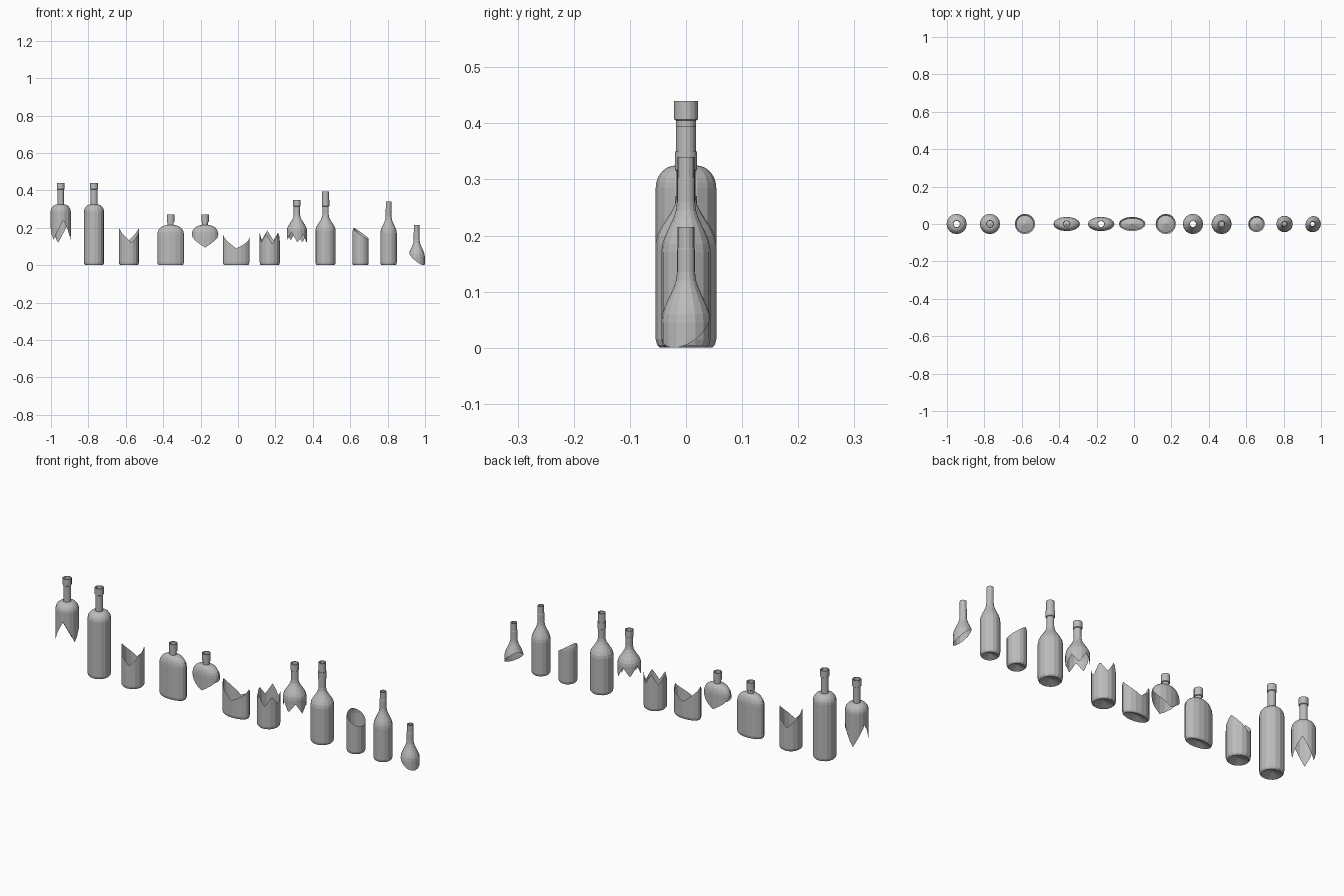
import bpy, bmesh
from math import radians, cos, sin, asin, pi

if "Cube" in bpy.data.objects:
    bpy.data.objects.remove(bpy.data.objects["Cube"])

glass = bpy.data.materials.new("grey_glass")
glass.use_nodes = True
grey = (0.5, 0.5, 0.5, 1)
glass.diffuse_color = grey
glass.node_tree.nodes["Principled BSDF"].inputs["Base Color"].default_value = grey

SIDES = 16
CURVE_STEPS = 6
FOOT = 0.015
WALL = 0.004


def dome(t):
    """Rounded shoulder that turns in sharply at the neck."""
    angle = t * pi / 2
    return cos(angle), sin(angle)


def slope(t):
    """Flowing shoulder that runs smoothly into the neck."""
    return (1 + cos(pi * t)) / 2, t


def bottle_profile(width, depth, shoulder, neck_start, neck, collar, top, lip, curve):
    """Half width, half depth and height from the hollow bottom up to the mouth."""
    # Hollow bottom and rounded foot
    points = [(0, 0, FOOT)]
    for inset, height in ((FOOT / 2, 0), (FOOT / 6, FOOT / 3), (0, FOOT)):
        points.append((width - inset, depth - inset, height))
    # Shoulder from the body to the round neck
    for step in range(CURVE_STEPS + 1):
        spread, rise = curve(step / CURVE_STEPS)
        points.append((neck + (width - neck) * spread,
                       neck + (depth - neck) * spread,
                       shoulder + (neck_start - shoulder) * rise))
    # Neck, collar and the inside of the mouth
    inside = lip - WALL
    for radius, height in ((neck, collar), (lip, collar + WALL / 2), (lip, top),
                           (inside, top), (inside, collar)):
        points.append((radius, radius, height))
    return points


def crack(middle, facing, teeth=0, jag=0, lean=0):
    """Broken edge: a tilted cut, highest towards one side, with even teeth."""
    start = radians(facing)

    def height(angle):
        turn = angle - start
        zigzag = asin(cos(teeth * turn)) * 2 / pi
        return middle + lean * cos(turn) + jag * zigzag
    return height


def section(profile, z):
    """Outer wall of the bottle at a height."""
    for low, high in zip(profile, profile[1:]):
        if low[2] < high[2] and low[2] <= z <= high[2]:
            t = (z - low[2]) / (high[2] - low[2])
            return [p + (q - p) * t for p, q in zip(low, high)]


def lathe(name, profile, x, edge=None, keep_top=False, drop=0):
    """Turn a profile into a faceted shell, ending at the broken edge."""
    columns = SIDES * 3 if edge else SIDES
    facet = 2 * pi / SIDES
    bm = bmesh.new()
    grid = []
    for c in range(columns):
        angle = 2 * pi * c / columns
        flat = cos(facet / 2) / cos(angle % facet - facet / 2)
        column = []
        for point in profile:
            if edge:
                cut = edge(angle)
                if point[2] < cut if keep_top else point[2] > cut:
                    point = section(profile, cut)
            width, depth, z = point
            column.append(bm.verts.new((width * cos(angle) * flat,
                                        depth * sin(angle) * flat, z - drop)))
        grid.append(column)
    for c, left in enumerate(grid):
        right = grid[(c + 1) % columns]
        for i in range(len(profile) - 1):
            bm.faces.new((left[i], right[i], right[i + 1], left[i + 1]))
    bmesh.ops.remove_doubles(bm, verts=bm.verts, dist=WALL / 50)
    bmesh.ops.dissolve_degenerate(bm, edges=bm.edges, dist=WALL / 50)
    mesh = bpy.data.meshes.new(name)
    bm.to_mesh(mesh)
    bm.free()
    mesh.materials.append(glass)
    obj = bpy.data.objects.new(name, mesh)
    obj.location.x = x
    bpy.context.collection.objects.link(obj)


# The four bottle shapes
tall = bottle_profile(width=.054, depth=.054, shoulder=.285, neck_start=.325, neck=.018,
                      collar=.405, top=.44, lip=.021, curve=dome)
flask = bottle_profile(width=.071, depth=.038, shoulder=.165, neck_start=.215, neck=.016,
                       collar=.23, top=.27, lip=.02, curve=dome)
wine = bottle_profile(width=.054, depth=.054, shoulder=.185, neck_start=.27, neck=.017,
                      collar=.315, top=.35, lip=.02, curve=slope)
long_neck = bottle_profile(width=.044, depth=.044, shoulder=.17, neck_start=.26, neck=.016,
                           collar=.3, top=.34, lip=.015, curve=slope)

# Whole bottles
WINE_X = .468
lathe("tall_bottle", tall, x=-.77)
lathe("flask", flask, x=-.36)
lathe("wine_bottle", wine, x=WINE_X)
lathe("long_neck_bottle", long_neck, x=.805)

# Hollow stopper standing on the wine bottle
stopper = [(r, r, z) for r, z in ((.018, .35), (.018, .395), (.013, .395), (.013, .36), (0, .36))]
lathe("wine_stopper", stopper, x=WINE_X)

# Broken bases
lathe("broken_tall_base", tall, x=-.583,
      edge=crack(middle=.16, facing=15, teeth=2, jag=.04))
lathe("broken_flask_base", flask, x=-.01,
      edge=crack(middle=.125, facing=180, teeth=2, jag=.035, lean=.01))
lathe("broken_wine_base", wine, x=.17,
      edge=crack(middle=.15, facing=105, teeth=5, jag=.025, lean=.01))
lathe("broken_long_neck_base", long_neck, x=.655,
      edge=crack(middle=.17, facing=165, lean=.03))

# Broken tops
lathe("broken_tall_top", tall, x=-.948, keep_top=True,
      edge=crack(middle=.18, facing=285, teeth=3, jag=.05, lean=.01))
lathe("broken_flask_top", flask, x=-.176, keep_top=True,
      edge=crack(middle=.13, facing=180, teeth=2, jag=.035))
lathe("broken_wine_top", wine, x=.315, keep_top=True,
      edge=crack(middle=.15, facing=165, teeth=5, jag=.025, lean=.01))
lathe("broken_long_neck_top", long_neck, x=.955, keep_top=True, drop=.125,
      edge=crack(middle=.163, facing=150, lean=.038))
